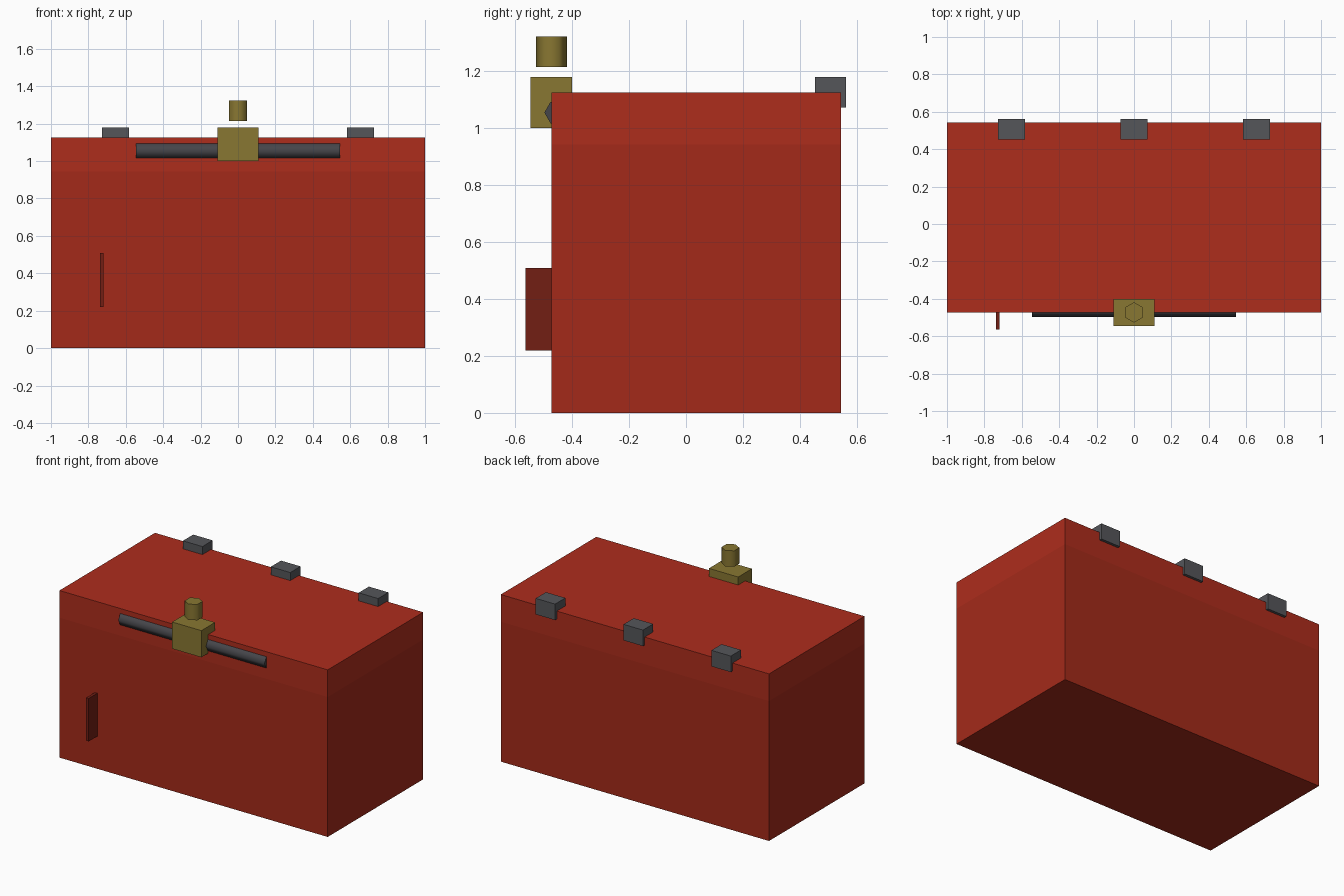
import bpy
from math import pi, radians

if "Cube" in bpy.data.objects:
    bpy.data.objects.remove(bpy.data.objects["Cube"])


def material(name, rgb):
    m = bpy.data.materials.new(name)
    m.diffuse_color = (*rgb, 1)
    m.use_nodes = True
    m.node_tree.nodes["Principled BSDF"].inputs["Base Color"].default_value = m.diffuse_color
    return m


BODY = material("red_body", (0.37, 0.023, 0.010))
LID = material("red_lid", (0.42, 0.026, 0.012))
DARK_RED = material("dark_red", (0.17, 0.013, 0.007))
BRASS = material("brass", (0.25, 0.185, 0.032))
STEEL = material("steel", (0.09, 0.093, 0.102))
DARK_STEEL = material("dark_steel", (0.06, 0.06, 0.068))


def box(name, lo, hi, mat):
    """Box between two opposite corners."""
    bpy.ops.mesh.primitive_cube_add(size=1, location=[(a + b) / 2 for a, b in zip(lo, hi)])
    ob = bpy.context.object
    ob.name = name
    ob.scale = [b - a for a, b in zip(lo, hi)]
    bpy.ops.object.transform_apply(location=False, rotation=False, scale=True)
    ob.data.materials.append(mat)
    return ob


def hex_rod(name, loc, radius, length, rot, mat):
    """Six-sided rod with smooth sides and flat ends."""
    bpy.ops.mesh.primitive_cylinder_add(vertices=6, radius=radius, depth=length,
                                        location=loc, rotation=rot)
    ob = bpy.context.object
    ob.name = name
    ob.data.materials.append(mat)
    bpy.ops.object.shade_smooth_by_angle(angle=radians(65))
    return ob


# Chest body and lid
box("chest_body", (-1, -0.473, 0), (1, 0.544, 0.943), BODY)
box("chest_lid", (-1, -0.473, 0.943), (1, 0.544, 1.126), LID)

# Hinges along the back edge
for i, x in enumerate((-0.655, 0, 0.655)):
    box(f"hinge_{i + 1}", (x - 0.0725, 0.453, 1.072), (x + 0.0725, 0.562, 1.18), STEEL)

# Latch bar, latch block and the knob floating above it
hex_rod("latch_bar", (0, -0.454, 1.055), 0.0435, 1.09, (0, pi / 2, 0), DARK_STEEL)
bar = bpy.context.object
# turn the hexagon so that a corner points forward
for v in bar.data.vertices:
    x, y, z = v.co
    v.co = (x, y, z)
box("latch_block", (-0.109, -0.546, 1.0), (0.109, -0.4, 1.18), BRASS)
hex_rod("latch_knob", (0, -0.473, 1.269), 0.0545, 0.107, (0, 0, 0), BRASS)

# Thin upright fin on the front
box("front_fin", (-0.737, -0.564, 0.219), (-0.718, -0.47, 0.509), DARK_RED)
